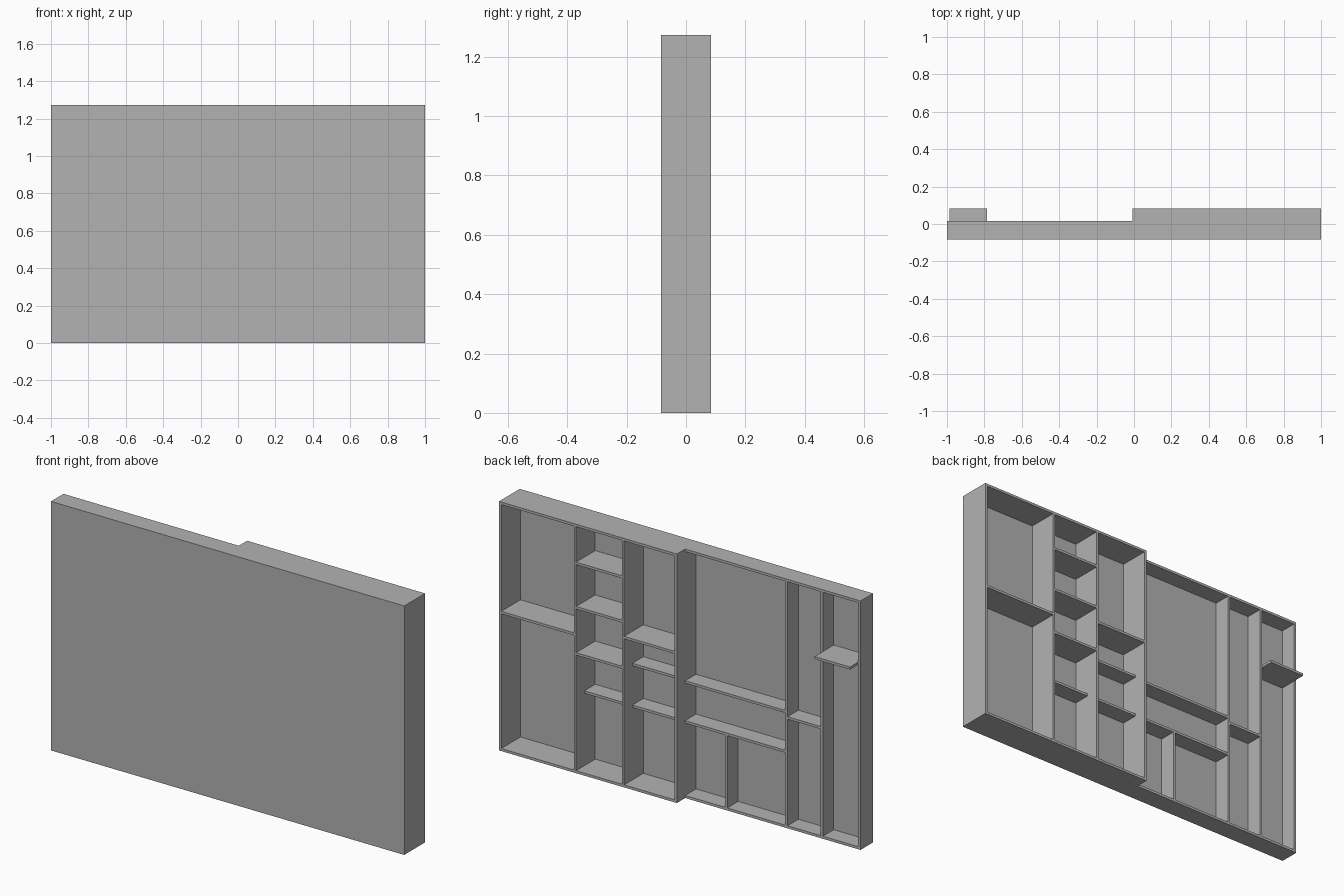
import bpy
import bmesh

# Overall sizes
H = 1.274          # height
T = 0.013          # board thickness
FRONT = -0.084     # outer face of the closed side
INNER = FRONT + T  # inner face of the closed side
DEEP = 0.084       # open edge of the deep half
SHALLOW = 0.017    # open edge of the shallow half
STEP = -0.007      # x where the depth changes

if "Cube" in bpy.data.objects:
    bpy.data.objects.remove(bpy.data.objects["Cube"], do_unlink=True)

grey = bpy.data.materials.new("board grey")
grey.use_nodes = True
GREY = (0.448, 0.448, 0.448, 1)
grey.diffuse_color = GREY
grey.node_tree.nodes["Principled BSDF"].inputs["Base Color"].default_value = GREY


def prism(name, outline, z0, z1):
    """Extrude a counter-clockwise xy outline from z0 up to z1."""
    bm = bmesh.new()
    base = bm.faces.new([bm.verts.new((x, y, z0)) for x, y in outline])
    top = bmesh.ops.extrude_face_region(bm, geom=[base])["geom"]
    verts = [v for v in top if isinstance(v, bmesh.types.BMVert)]
    bmesh.ops.translate(bm, verts=verts, vec=(0, 0, z1 - z0))
    bmesh.ops.recalc_face_normals(bm, faces=bm.faces)
    mesh = bpy.data.meshes.new(name)
    bm.to_mesh(mesh)
    bm.free()
    mesh.materials.append(grey)
    obj = bpy.data.objects.new(name, mesh)
    bpy.context.collection.objects.link(obj)
    return obj


def board(name, x0, x1, y0, y1, z0, z1):
    return prism(name, [(x0, y0), (x1, y0), (x1, y1), (x0, y1)], z0, z1)


def upright(name, x, depth, top=H - T):
    board(name, x - T / 2, x + T / 2, INNER, depth, T, top)


def shelf(name, left, right, depth, top):
    """Shelf between two upright centre lines, with its top at the given height."""
    board(name, left + T / 2, right - T / 2, INNER, depth, top - T, top)


# Stepped top and bottom boards, closed panel
outline = [(-1, FRONT), (1, FRONT), (1, DEEP), (STEP, DEEP), (STEP, SHALLOW), (-1, SHALLOW)]
prism("bottom_board", outline, 0, T)
prism("top_board", outline, H - T, H)
board("closed_panel", -1, 1, FRONT, INNER, T, H - T)

# Uprights, named by column position
END = 1 - T / 2
MID = STEP + T / 2
D1, D2 = 0.57, 0.298
S1, S2 = -0.58, -0.78
for name, x, depth in [
    ("left_side", END, DEEP), ("deep_divider_outer", D1, DEEP),
    ("deep_divider_inner", D2, DEEP), ("centre_divider", MID, DEEP),
    ("shallow_divider_inner", S1, SHALLOW), ("shallow_divider_outer", S2, SHALLOW),
    ("right_side", -END, SHALLOW),
]:
    upright(name, x, depth)

# Shelves of each column: (column, left x, right x, [(depth, top height)])
LOW = 0.396
columns = [
    ("wide", D1, END, [(DEEP, 0.715)]),
    ("ladder", D2, D1, [(DEEP, 1.08), (DEEP, 0.853), (DEEP, 0.617), (SHALLOW, LOW)]),
    ("inner", MID, D2, [(DEEP, 0.773), (SHALLOW, 0.61), (SHALLOW, LOW)]),
    ("display", S1, MID, [(SHALLOW, 0.60), (SHALLOW, LOW)]),
    ("narrow", S2, S1, [(SHALLOW, 0.571)]),
    ("end", -END, S2, [(DEEP, 0.958)]),
]
for name, x0, x1, shelves in columns:
    for i, (depth, top) in enumerate(shelves, 1):
        shelf(f"{name}_shelf_{i}", x0, x1, depth, top)

# Short upright under the lowest display shelf
upright("short_divider", -0.239, SHALLOW, LOW - T)
